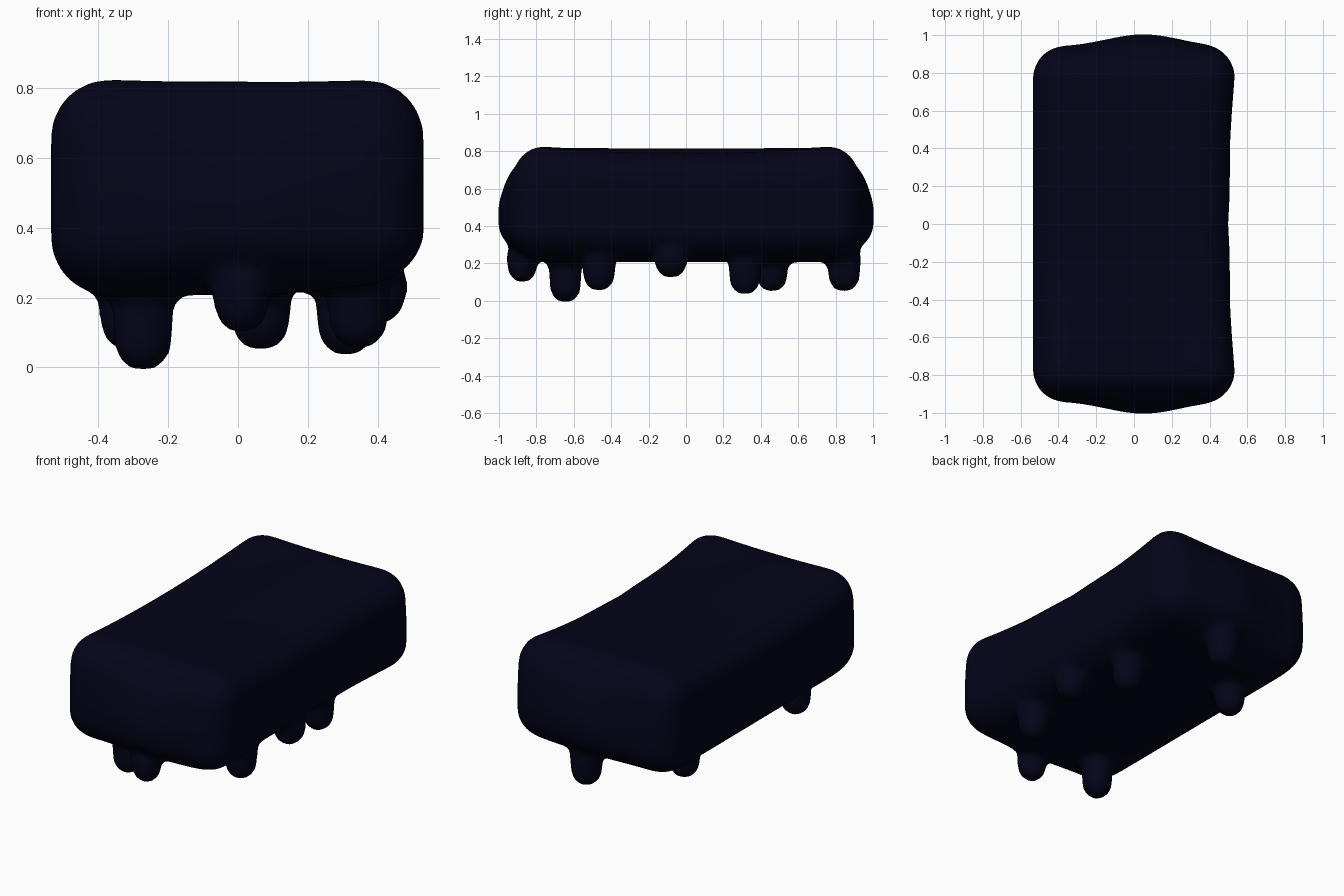
import bpy, bmesh, math
from mathutils import Vector

if "Cube" in bpy.data.objects:
    bpy.data.objects.remove(bpy.data.objects["Cube"])

HALF = Vector((0.535, 0.937, 0.31))   # half size of the slab before bulging
CENTRE_Z = 0.517
RADIUS = 0.165                        # rounding of edges and corners

# x, y, bottom z and radius of each drip
DRIPS = [
    (0.01, -0.875, 0.095, 0.08), (-0.272, -0.645, -0.012, 0.084),
    (0.345, -0.465, 0.05, 0.086), (0.395, -0.08, 0.12, 0.086),
    (0.31, 0.315, 0.03, 0.084), (-0.312, 0.46, 0.045, 0.084),
    (0.065, 0.845, 0.045, 0.085),
]


def rounded_point(co):
    """Map a point of a -1..1 cube onto the sagging rounded slab."""
    p = Vector([math.sin(c * math.pi / 2) * h for c, h in zip(co, HALF)])
    inner = Vector([max(-(h - RADIUS), min(h - RADIUS, c)) for c, h in zip(p, HALF)])
    p = inner + (p - inner).normalized() * RADIUS
    x, y, z = p
    # ends bulge outwards around the middle of their height
    end = max(0, (abs(y) - 0.4) / 0.535)
    across = math.exp(-((x - 0.05) / 0.27) ** 2)
    height = max(0, 1 - ((z + 0.07) / 0.28) ** 2)
    y += math.copysign(0.068 * end * across * height, y)
    # upper ends lean in a little, lower ends and right underside lift
    if z > 0:
        y *= 1 - 0.025 * end * z / HALF.z
    else:
        lift = 0.03 * min(1, max(0, (abs(y) - 0.72) / 0.2))
        lift = max(lift, 0.1 * max(0, x - 0.1))
        z -= z / HALF.z * lift
    # right side is pinched, top sags towards its long edges
    mid = max(0, 1 - (y / 0.8) ** 2)
    if x > 0:
        x -= x / HALF.x * (0.028 * min(1, 1.33 * mid) + 0.009 * math.exp(-(y / 0.1) ** 2))
    if z > 0:
        sag = 0.045 if x > 0 else 0.025
        dish = 0.008 * max(0, 1 - (x / 0.35) ** 2) * (1 - mid)
        z -= z / HALF.z * (mid * (0.012 + sag * abs(x) / HALF.x) + dish)
    return Vector((x, y, z + CENTRE_Z))


def add_drip(bm, x, y, bottom, r, sides=16):
    """Lathe one hanging drip with a rounded tip, rooted inside the slab."""
    length = 0.22 - bottom
    tip = min(0.085, length * 0.8)
    profile = [(r * math.sin(a), bottom + tip * (1 - math.cos(a)))
               for a in (math.radians(d) for d in (22, 45, 68, 90))]
    profile += [(r * 1.1, 0.225), (r, 0.27), (r * 0.7, 0.32)]
    rings = [[bm.verts.new((x + pr * math.cos(2 * math.pi * i / sides),
                            y + pr * math.sin(2 * math.pi * i / sides), z))
              for i in range(sides)] for pr, z in profile]
    for a, b in zip(rings, rings[1:]):
        for i in range(sides):
            j = (i + 1) % sides
            bm.faces.new((a[i], a[j], b[j], b[i]))
    bm.faces.new(rings[0][::-1])
    bm.faces.new(rings[-1])


# slab
bm = bmesh.new()
bmesh.ops.create_cube(bm, size=2)
bmesh.ops.subdivide_edges(bm, edges=bm.edges[:], cuts=27, use_grid_fill=True)
for v in bm.verts:
    v.co = rounded_point(v.co)

# drips
for drip in DRIPS:
    add_drip(bm, *drip)

mesh = bpy.data.meshes.new("dripping_slab")
bm.to_mesh(mesh)
bm.free()
slab = bpy.data.objects.new("dripping_slab", mesh)
bpy.context.collection.objects.link(slab)

# colour
navy = bpy.data.materials.new("midnight_navy")
navy.diffuse_color = (0.0011, 0.0011, 0.0095, 1)
navy.use_nodes = True
navy.node_tree.nodes["Principled BSDF"].inputs["Base Color"].default_value = navy.diffuse_color
mesh.materials.append(navy)
mesh.shade_smooth()

# melt drips and slab into one soft skin
melt = slab.modifiers.new("melt", 'REMESH')
melt.mode = 'VOXEL'
melt.voxel_size = 0.022
melt.use_smooth_shade = True
soften = slab.modifiers.new("soften", 'SMOOTH')
soften.factor = 0.5
soften.iterations = 4
